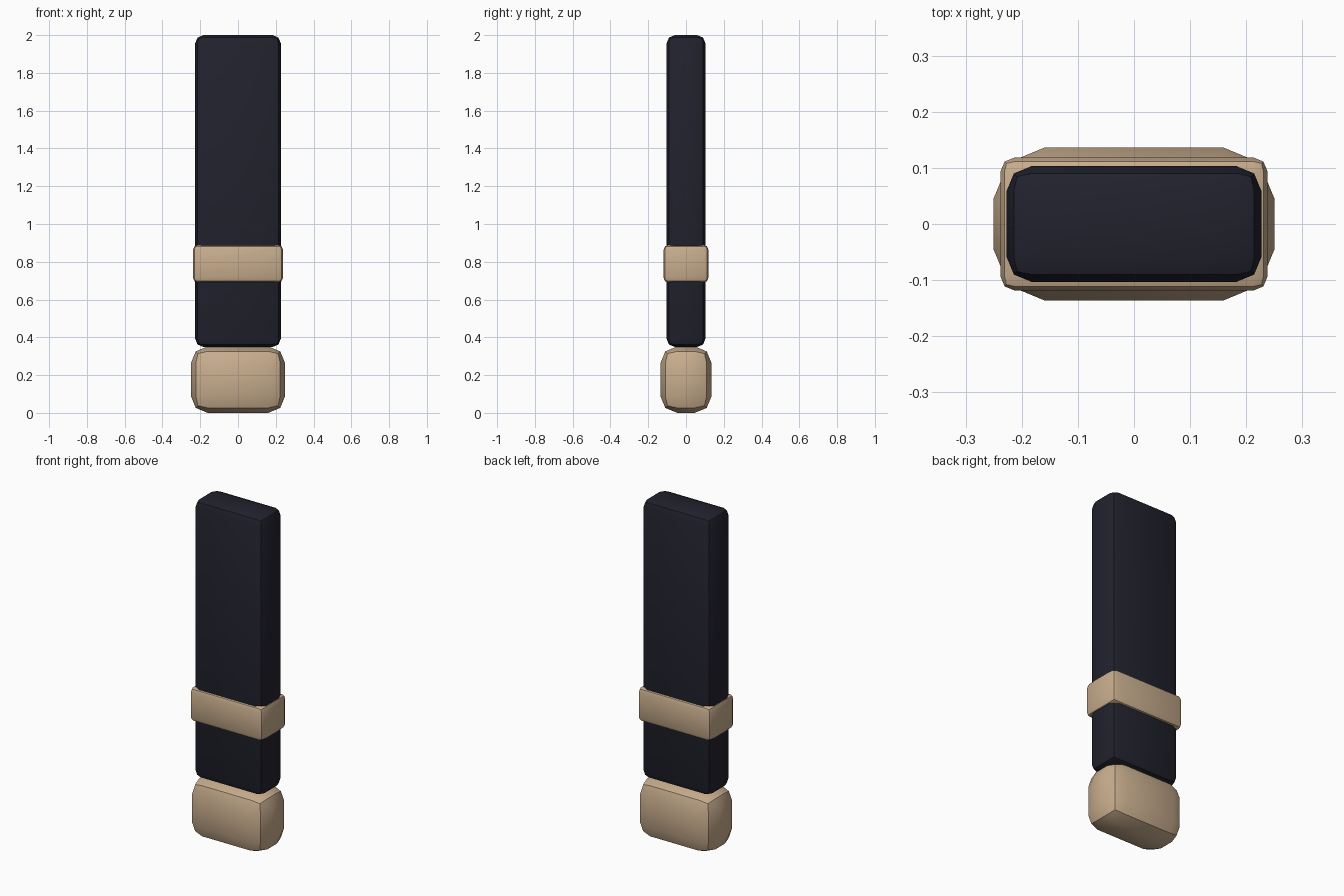
import bpy, math

if "Cube" in bpy.data.objects:
    bpy.data.objects.remove(bpy.data.objects["Cube"])


def material(name, color):
    m = bpy.data.materials.new(name)
    m.diffuse_color = (*color, 1.0)
    m.use_nodes = True
    m.node_tree.nodes["Principled BSDF"].inputs["Base Color"].default_value = m.diffuse_color
    return m


navy = material("dark navy", (0.0150, 0.0155, 0.026))
tan = material("tan", (0.58, 0.42, 0.27))


def rounded_box(name, half_x, half_y, z0, z1, radius, mat):
    """Box with a two-step rounded bevel on every edge."""
    bpy.ops.mesh.primitive_cube_add(size=2, location=(0, 0, (z0 + z1) / 2))
    ob = bpy.context.object
    ob.name = name
    ob.scale = (half_x, half_y, (z1 - z0) / 2)
    bpy.ops.object.transform_apply(location=False, rotation=False, scale=True)
    bevel = ob.modifiers.new("round_edges", 'BEVEL')
    bevel.width = radius
    bevel.segments = 2
    bevel.limit_method = 'NONE'
    bpy.ops.object.modifier_apply(modifier=bevel.name)
    ob.data.materials.append(mat)
    bpy.ops.object.shade_smooth_by_angle(angle=math.radians(30))
    return ob


# Long upright limb
rounded_box("limb", 0.227, 0.103, 0.349, 2.0, 0.044, navy)
# Strap wrapped around the limb
rounded_box("band", 0.238, 0.1185, 0.69, 0.889, 0.025, tan)
# Chunky rounded end block
rounded_box("foot", 0.25, 0.136, 0.0, 0.352, 0.09, tan)
